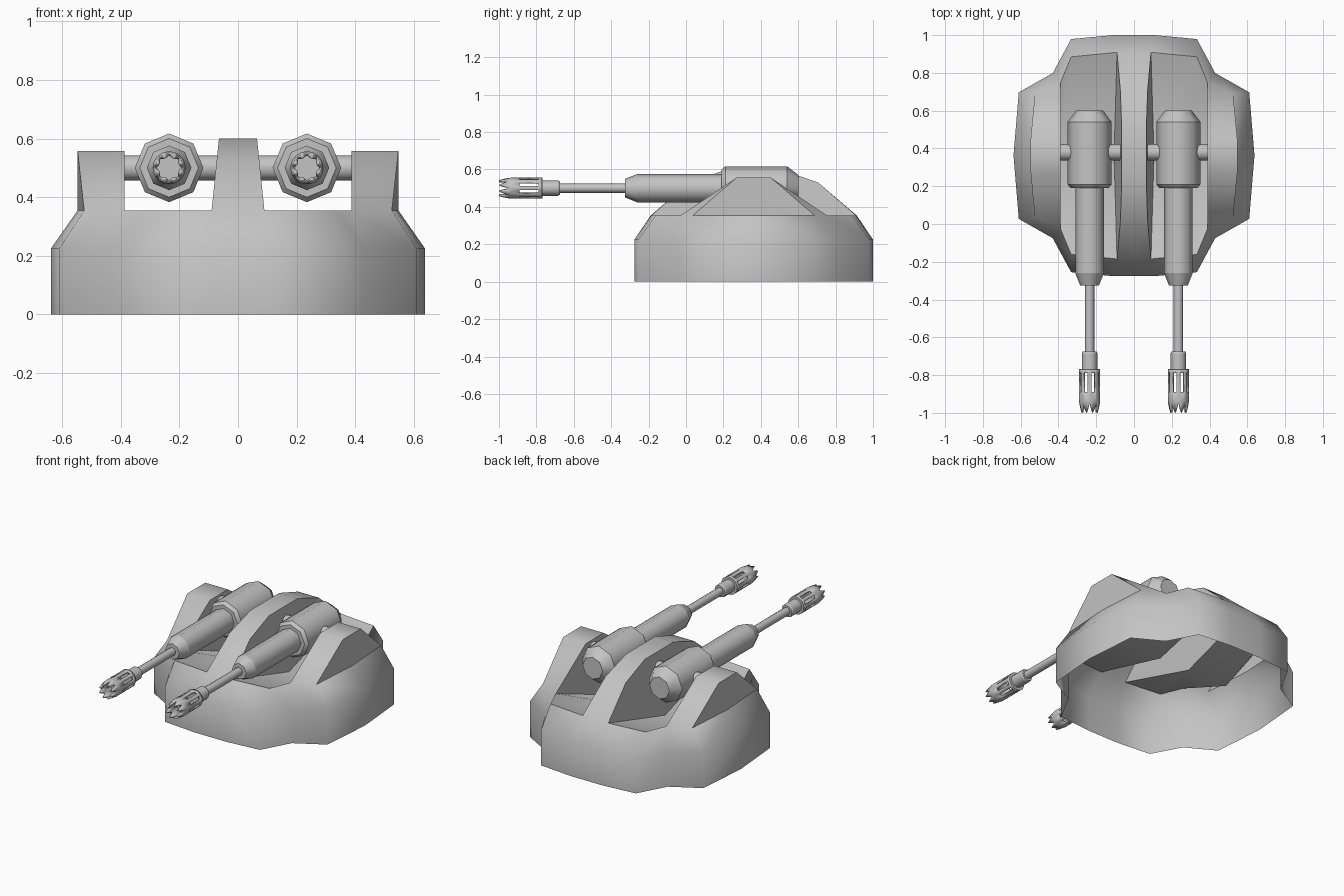
import bpy, bmesh
from math import sin, cos, pi, radians
from mathutils import Vector

cube = bpy.data.objects.get("Cube")
if cube:
    bpy.data.objects.remove(cube, do_unlink=True)

grey = bpy.data.materials.new("plain_grey")
grey.use_nodes = True
GREY = (0.55, 0.55, 0.55, 1)
grey.diffuse_color = GREY
grey.node_tree.nodes["Principled BSDF"].inputs["Base Color"].default_value = GREY

MID = 0.362          # centre of the body along y
WALL, DECK, PIT = 0.225, 0.355, 0.2
GUN_X, GUN_Z = 0.235, 0.5
INSIDE = 0.388       # inner wall of the side brackets


def finish(name, bm, angle=None):
    """Turn a half mesh into an object mirrored across x."""
    mesh = bpy.data.meshes.new(name)
    bm.to_mesh(mesh)
    bm.free()
    mesh.materials.append(grey)
    obj = bpy.data.objects.new(name, mesh)
    bpy.context.collection.objects.link(obj)
    mod = obj.modifiers.new("mirror", 'MIRROR')
    mod.use_clip = True
    if angle:
        bpy.ops.object.select_all(action='DESELECT')
        obj.select_set(True)
        bpy.context.view_layer.objects.active = obj
        bpy.ops.object.shade_smooth_by_angle(angle=radians(angle))
    return obj


def sheet(name, polys, angle):
    """Open surface from polygons given as (x, offset from MID, z)."""
    bm = bmesh.new()
    for poly in polys:
        bm.faces.new([bm.verts.new((x, MID + y, z)) for x, y, z in poly])
    bmesh.ops.remove_doubles(bm, verts=bm.verts, dist=0.0005)
    bmesh.ops.recalc_face_normals(bm, faces=bm.faces)
    heart = Vector((0, MID, 0))
    if sum(f.normal.dot(f.calc_center_median() - heart) * f.calc_area() for f in bm.faces) < 0:
        bmesh.ops.reverse_faces(bm, faces=bm.faces)
    return finish(name, bm, angle)


def both_ends(half):
    return half + [(x, -y) for x, y in reversed(half) if y > 0]


def fin_x(z):
    return 0.09 - 0.102 * (z - DECK)


def lathe(name, profile, sides, axis='y', centre=(GUN_X, 0, GUN_Z)):
    """Turned part from (position, radius) pairs, with crisp ring edges."""
    bm = bmesh.new()
    rings = []
    for pos, r in profile:
        ring = []
        for i in range(sides):
            a = 2 * pi * i / sides
            u, v = r * cos(a), r * sin(a)
            co = Vector((u, pos, v) if axis == 'y' else (pos, u, v))
            ring.append(bm.verts.new(co + Vector(centre)))
        rings.append(ring)
    for a, b in zip(rings, rings[1:]):
        for i in range(sides):
            j = (i + 1) % sides
            bm.faces.new((a[i], a[j], b[j], b[i]))
    bm.faces.new(rings[0])
    bm.faces.new(rings[-1])
    bmesh.ops.recalc_face_normals(bm, faces=bm.faces)
    for f in bm.faces:
        f.smooth = True
    for ring in rings:
        for i in range(sides):
            edge = bm.edges.get((ring[i], ring[(i + 1) % sides]))
            edge.smooth = False
    return finish(name, bm)


# Body shell: vertical wall and sloping shoulder
outer = both_ends([(0, .638), (.11, .638), (.333, .617), (.43, .437), (.61, .335), (.638, 0)])
inner = both_ends([(0, .55), (.09, .547), (.333, .523), (INSIDE, .39), (.525, .325), (.547, 0)])
polys = []
for k in range(len(outer) - 1):
    a, b, c, d = outer[k], outer[k + 1], inner[k + 1], inner[k]
    polys.append([(*a, 0), (*b, 0), (*b, WALL), (*a, WALL)])
    polys.append([(*a, WALL), (*b, WALL), (*c, DECK), (*d, DECK)])

# Hollow central fin, running on from the shoulder
rise = [(.547, DECK), (.345, .53), (.145, .6)]
ridge = rise + [(-y, z) for y, z in reversed(rise)]
for (y0, z0), (y1, z1) in zip(ridge, ridge[1:]):
    c0, c1 = [y * (.55 / .547 if z == DECK else 1) for y, z in ((y0, z0), (y1, z1))]
    polys.append([(0, c0, z0), (fin_x(z0), y0, z0), (fin_x(z1), y1, z1), (0, c1, z1)])
polys.append([(fin_x(z), y, z) for y, z in ridge + [(0, PIT)]])

# Side brackets that carry the trunnions, also running on from the shoulder
TOP, END, EDGE = .557, .09, .547
for s in (1, -1):
    polys.append([(INSIDE, s * .39, DECK), (.525, s * .325, DECK),
                  (EDGE, s * END, TOP), (INSIDE, s * END, TOP)])
polys.append([(INSIDE, END, TOP), (EDGE, END, TOP), (EDGE, -END, TOP), (INSIDE, -END, TOP)])
polys.append([(INSIDE, .39, DECK), (INSIDE, END, TOP), (INSIDE, -END, TOP),
              (INSIDE, -.39, DECK), (INSIDE, 0, PIT)])
sheet("body_shell", polys, 62)
cheek = [(.525, .325, DECK), (EDGE, 0, DECK), (.525, -.325, DECK),
         (EDGE, -END, TOP), (EDGE, END, TOP)]
sheet("bracket_cheek", [cheek], 30)

# Sunken gun wells on each side of the fin
floor = []
for s in (1, -1):
    floor.append([(.09, s * .547, DECK), (.333, s * .523, DECK), (INSIDE, s * .39, DECK),
                  (INSIDE, 0, PIT), (fin_x(PIT), 0, PIT)])
sheet("gun_well", floor, 60)

# Guns
lathe("gun_housing", [(.602, .07), (.54, .117), (.21, .117), (.19, .1)], 8)
lathe("barrel_sleeve", [(.2, .076), (-.26, .076), (-.325, .05)], 8)
lathe("barrel", [(-.31, .025), (-.68, .025)], 8)
lathe("muzzle_collar", [(-.675, .036), (-.685, .041), (-.772, .041)], 12)
lathe("trunnion", [(.065, .043), (.4, .043)], 12, 'x', (0, .38, GUN_Z))

# Muzzle brake: eight bars with slots between, ending in a tapered, pointed crown
SEGS, R, TIP_R = 32, .056, .046
CROWN = (-.95, -.978, -1, -.978)
bm = bmesh.new()


def rim_point(i, y):
    a = i * 2 * pi / SEGS
    r = R + (TIP_R - R) * max(0, (-.94 - y) / .06)
    return bm.verts.new((GUN_X + r * cos(a), y, GUN_Z + r * sin(a)))


rows = [[rim_point(i, y) for i in range(SEGS)] for y in (-.77, -.788, -.89, -.935)]
rows.append([rim_point(i, CROWN[i % 4]) for i in range(SEGS)])
for r, (a, b) in enumerate(zip(rows, rows[1:])):
    for i in range(SEGS):
        if r == 1 and i % 4 in (1, 2):
            continue
        j = (i + 1) % SEGS
        bm.faces.new((a[i], a[j], b[j], b[i]))
bmesh.ops.recalc_face_normals(bm, faces=bm.faces)
brake = finish("muzzle_brake", bm, 30)
wall = brake.modifiers.new("wall", 'SOLIDIFY')
wall.thickness = .012
wall.offset = -1

# Back plate closing the brake around the collar
lathe("brake_plate", [(-.768, .055), (-.78, .055)], SEGS)
